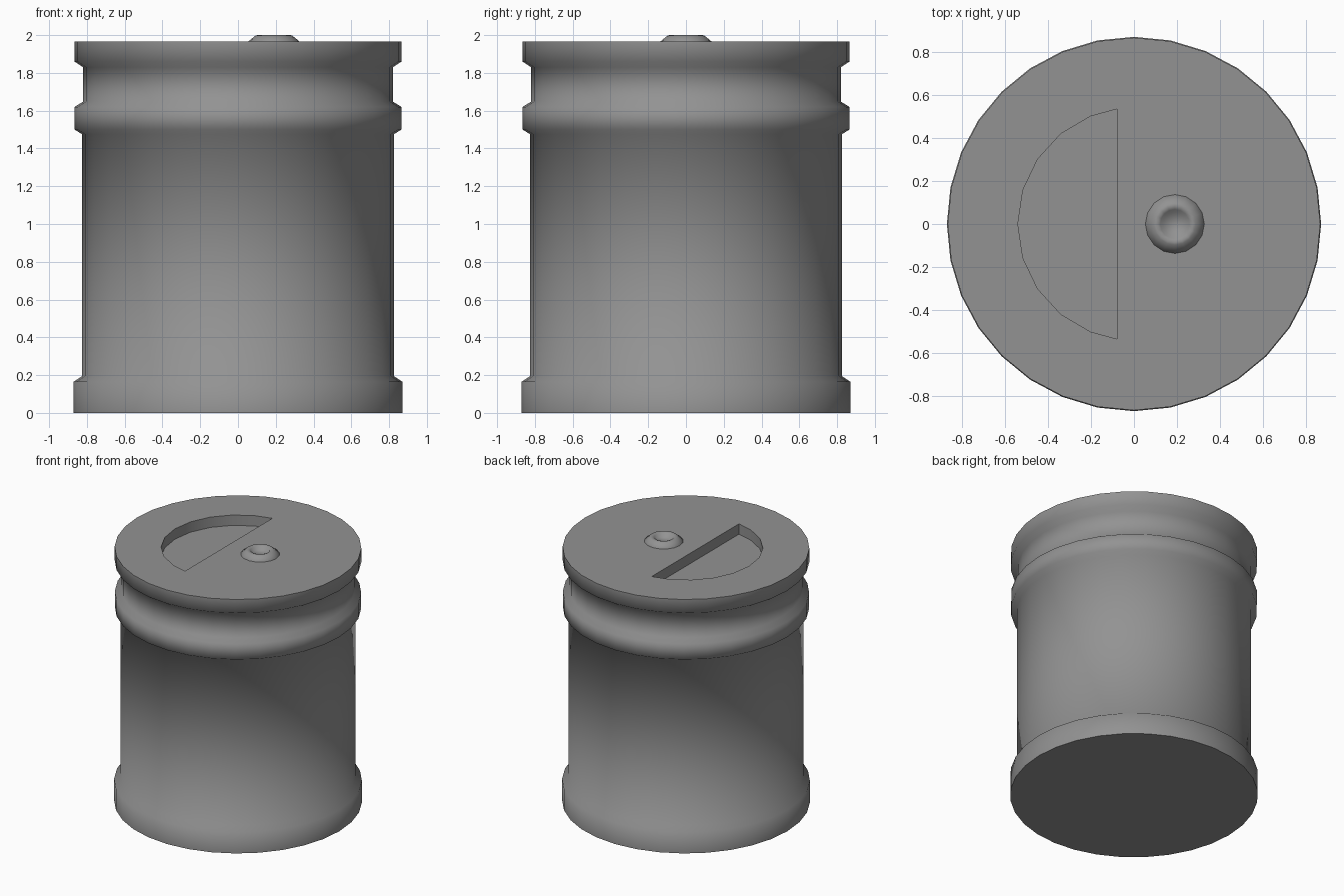
import bpy
import bmesh
from math import radians, cos, sin

cube = bpy.data.objects.get("Cube")
if cube:
    bpy.data.objects.remove(cube)

grey = bpy.data.materials.new("mid_grey")
grey.use_nodes = True
colour = (0.29, 0.29, 0.29, 1)
grey.diffuse_color = colour
grey.node_tree.nodes["Principled BSDF"].inputs["Base Color"].default_value = colour


def make_object(name, bm):
    bmesh.ops.recalc_face_normals(bm, faces=bm.faces)
    mesh = bpy.data.meshes.new(name)
    bm.to_mesh(mesh)
    bm.free()
    mesh.materials.append(grey)
    ob = bpy.data.objects.new(name, mesh)
    bpy.context.collection.objects.link(ob)
    return ob


def lathe(name, profile, sides, centre_x=0):
    """Turn a (radius, height) profile into a closed solid."""
    bm = bmesh.new()
    rings = []
    for r, z in profile:
        angles = [radians(360 * i / sides) for i in range(sides)]
        rings.append([bm.verts.new((centre_x + r * cos(a), r * sin(a), z)) for a in angles])
    for low, high in zip(rings, rings[1:]):
        for i in range(sides):
            j = (i + 1) % sides
            bm.faces.new((low[i], low[j], high[j], high[i]))
    bm.faces.new(rings[0])
    bm.faces.new(rings[-1])
    return make_object(name, bm)


def select_only(ob):
    bpy.ops.object.select_all(action='DESELECT')
    ob.select_set(True)
    bpy.context.view_layer.objects.active = ob


TOP = 1.965

# Canister body with base rim, raised band and lid rim
body = lathe("canister_body", [
    (0.87, 0), (0.87, 0.165), (0.825, 0.195),
    (0.825, 1.475), (0.865, 1.50), (0.865, 1.62), (0.82, 1.648),
    (0.82, 1.83), (0.866, 1.86), (0.866, TOP)], 32)

# Half-round pocket cut into the lid
bm = bmesh.new()
half = [17 * i for i in range(5)] + [81.5]
arc = [-a for a in reversed(half[1:])] + half
floor = bm.faces.new([bm.verts.new((-0.54 * cos(radians(a)), 0.54 * sin(radians(a)), TOP - 0.08))
                      for a in arc])
wall = bmesh.ops.extrude_face_region(bm, geom=[floor])
bmesh.ops.translate(bm, vec=(0, 0, 0.2),
                    verts=[v for v in wall["geom"] if isinstance(v, bmesh.types.BMVert)])
cutter = make_object("pocket_cutter", bm)
cutter.hide_render = True

select_only(body)
cut = body.modifiers.new("pocket", 'BOOLEAN')
cut.operation = 'DIFFERENCE'
cut.solver = 'EXACT'
cut.object = cutter
bpy.ops.object.modifier_apply(modifier=cut.name)
bpy.data.objects.remove(cutter)

# Small dished knob on the lid
knob = lathe("lid_knob", [
    (0.137, TOP - 0.005), (0.137, TOP), (0.097, 1.998), (0.085, 2.0),
    (0.068, 1.995), (0.055, 1.972)], 16, 0.19)

for ob in (body, knob):
    select_only(ob)
    bpy.ops.object.shade_smooth_by_angle(angle=radians(70))
